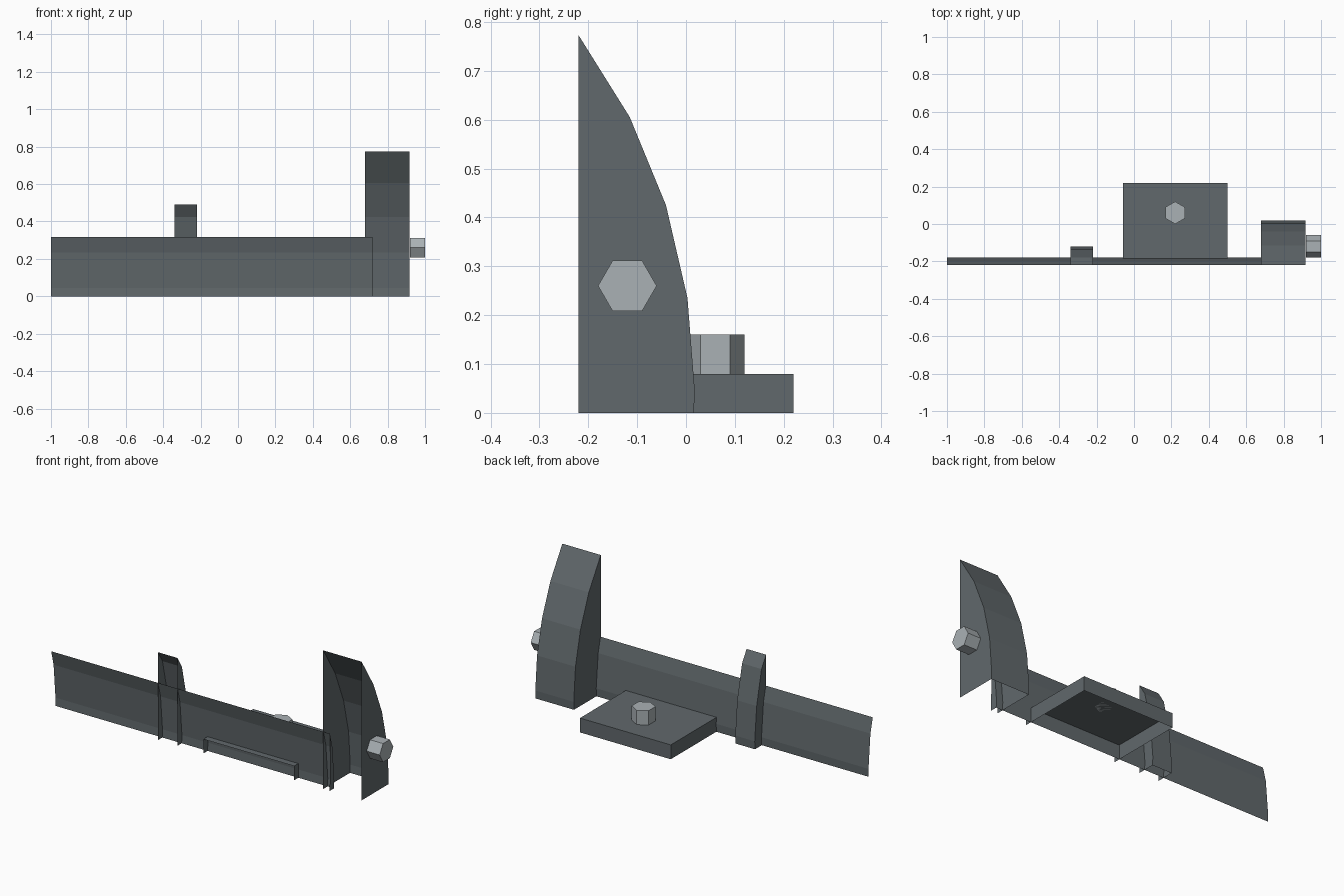
import bpy, bmesh, math
from mathutils import Matrix

if "Cube" in bpy.data.objects:
    bpy.data.objects.remove(bpy.data.objects["Cube"])

FRONT = -0.22


def material(name, rgb):
    m = bpy.data.materials.new(name)
    m.diffuse_color = (*rgb, 1)
    m.use_nodes = True
    m.node_tree.nodes["Principled BSDF"].inputs["Base Color"].default_value = m.diffuse_color
    return m


DARK = material("dark_grey", (0.12, 0.14, 0.15))
LIGHT = material("light_grey", (0.40, 0.44, 0.46))


def finish(bm, name, mat):
    me = bpy.data.meshes.new(name)
    bm.to_mesh(me)
    bm.free()
    me.materials.append(mat)
    ob = bpy.data.objects.new(name, me)
    bpy.context.collection.objects.link(ob)
    return ob


def shell(name, profile, x0, x1, cap0=True, cap1=True):
    """Extrude a (y, z) profile along x; the front and bottom stay open."""
    bm = bmesh.new()
    left = [bm.verts.new((x0, y, z)) for y, z in profile]
    right = [bm.verts.new((x1, y, z)) for y, z in profile]
    for i in range(len(profile) - 1):
        bm.faces.new((left[i], left[i + 1], right[i + 1], right[i]))
    if cap0:
        bm.faces.new([bm.verts.new((x0, FRONT, 0))] + left[::-1])
    if cap1:
        bm.faces.new([bm.verts.new((x1, FRONT, 0))] + right)
    return finish(bm, name, DARK)


def hex_bolt(name, matrix):
    bm = bmesh.new()
    bmesh.ops.create_cone(bm, cap_ends=True, segments=6, radius1=0.06,
                          radius2=0.06, depth=0.08,
                          matrix=matrix @ Matrix.Rotation(math.pi / 6 * 0, 4, 'Z'))
    # points of the hexagon lie along y
    if max(v.co.y for v in bm.verts) - matrix.translation.y < 0.058:
        bmesh.ops.rotate(bm, verts=bm.verts, cent=matrix.translation,
                         matrix=Matrix.Rotation(math.pi / 6, 3, matrix.to_3x3().col[2]))
    return finish(bm, name, LIGHT)


# long curved rail
shell("rail", [(-0.218, 0.318), (-0.197, 0.235), (-0.18, 0.045), (-0.182, 0)],
      -1.0, 0.72, cap0=False)

# narrow rib behind the rail
shell("rib", [(FRONT, 0.49), (-0.18, 0.425), (-0.137, 0.235), (-0.12, 0.045), (-0.122, 0)],
      -0.34, -0.22)

# tall curved end block
shell("end_block", [(FRONT, 0.773), (-0.115, 0.605), (-0.041, 0.425), (0.003, 0.235),
                    (0.018, 0.045), (0.016, 0)], 0.68, 0.917)

# flat base plate
shell("base_plate", [(FRONT, 0.08), (0.22, 0.08), (0.22, 0)], -0.06, 0.5)

# hexagonal bolts on the plate and the end block
hex_bolt("plate_bolt", Matrix.Translation((0.22, 0.06, 0.12)))
hex_bolt("end_bolt", Matrix.Translation((0.96, -0.12, 0.26)) @ Matrix.Rotation(math.pi / 2, 4, 'Y'))
